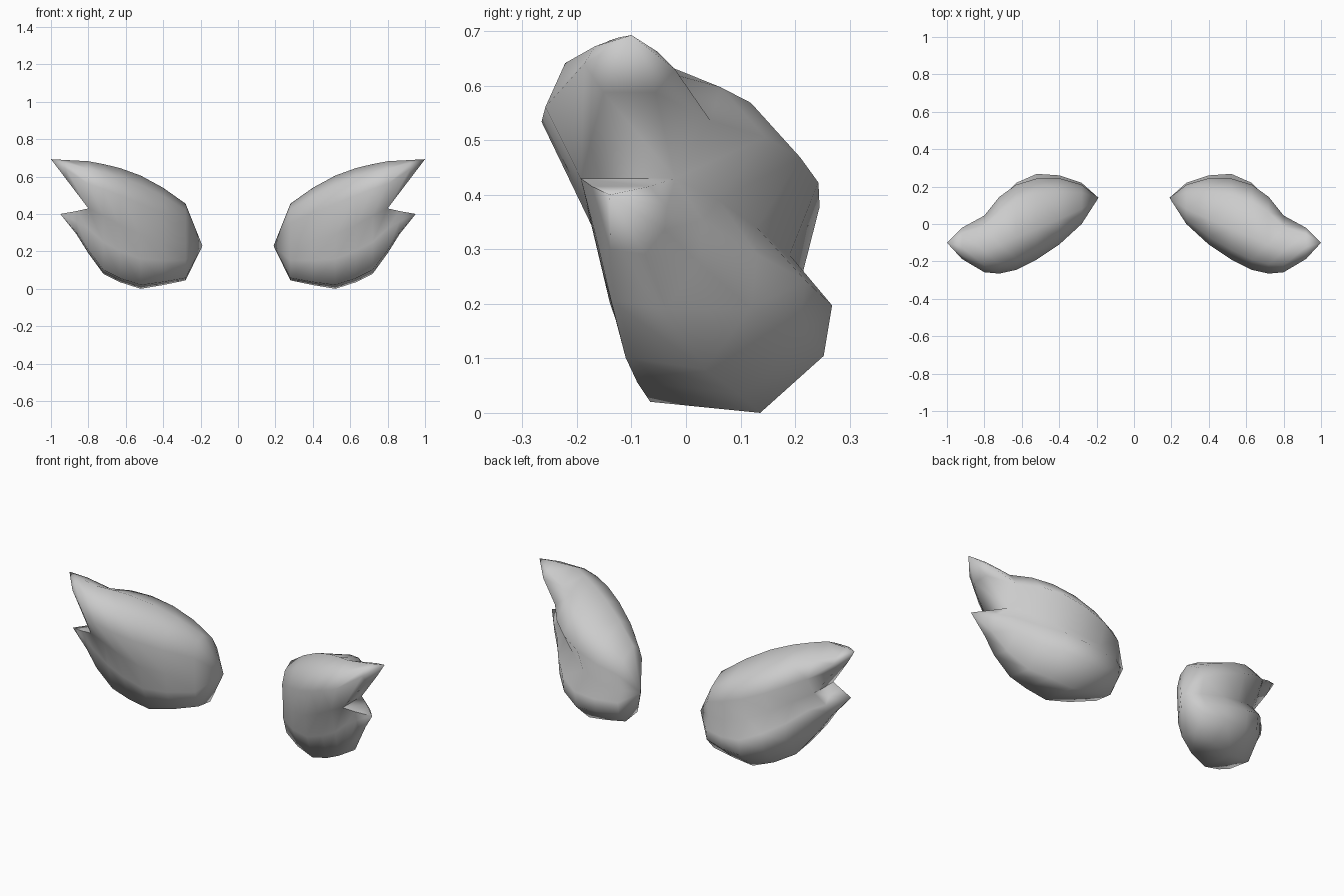
import bpy, bmesh
from mathutils import Vector

cube = bpy.data.objects.get("Cube")
if cube:
    bpy.data.objects.remove(cube, do_unlink=True)

grey = bpy.data.materials.new("soft grey")
grey.use_nodes = True
grey.diffuse_color = (0.6, 0.6, 0.6, 1)
grey.node_tree.nodes["Principled BSDF"].inputs["Base Color"].default_value = (0.6, 0.6, 0.6, 1)


def mix(a, b, t):
    return a + (b - a) * t


def section(x, upper, lower, groove, low, gap, high):
    """Two-lobed cross-section; upper and lower are (front y, back y)."""
    def up(ty, tz):
        return Vector((x, mix(*upper, ty), mix(gap, high, tz)))

    def down(ty, tz):
        return Vector((x, mix(*lower, ty), mix(low, gap, tz)))

    waist = Vector((x, mix(upper[0], lower[0], 0.7), gap))
    return [waist, up(0, 0.52), up(0.12, 0.84), up(0.38, 1), up(0.8, 0.75), up(1, 0.42),
            Vector((x, groove, gap)),
            down(1, 0.68), down(0.96, 0.36), down(0.66, 0), down(0.14, 0.07), down(0, 0.55)]


def bridge(bm, a, b):
    for i in range(len(a)):
        j = (i + 1) % len(a)
        bm.faces.new((a[i], a[j], b[j], b[i]))


def cap(bm, ring, point):
    apex = bm.verts.new(point)
    for i in range(len(ring)):
        bm.faces.new((ring[i], ring[(i + 1) % len(ring)], apex))


def pointed_tip(bm, ring, point, shrink):
    """Extend a loop through one smaller ring to a point."""
    point = Vector(point)
    inner = [bm.verts.new([mix(c, p, t) for c, p, t in zip(v.co, point, shrink)]) for v in ring]
    bridge(bm, ring, inner)
    cap(bm, inner, point)


# Shared body, from the inner end outward
body = [
    section(0.28, (0.00, 0.21), (0.01, 0.22), 0.19, 0.045, 0.24, 0.455),
    section(0.40, (-0.11, 0.245), (-0.075, 0.26), 0.215, 0.02, 0.26, 0.54),
    section(0.52, (-0.19, 0.243), (-0.12, 0.268), 0.19, 0.0, 0.29, 0.605),
    section(0.63, (-0.245, 0.21), (-0.14, 0.22), 0.13, 0.035, 0.34, 0.645),
    section(0.72, (-0.265, 0.145), (-0.15, 0.13), 0.06, 0.08, 0.39, 0.667),
    section(0.80, (-0.258, 0.045), (-0.165, 0.03), -0.02, 0.19, 0.43, 0.682),
]
bm = bmesh.new()
rings = [[bm.verts.new(p) for p in s] for s in body]
for a, b in zip(rings, rings[1:]):
    bridge(bm, a, b)
cap(bm, rings[0], (0.19, 0.14, 0.23))

# The last section splits at its waist into two tips
last = rings[-1]
pointed_tip(bm, last[:7], (1.0, -0.10, 0.693), (0.6, 0.45, 0.6))
pointed_tip(bm, last[6:] + last[:1], (0.95, -0.14, 0.40), (0.42, 0.38, 0.48))
bmesh.ops.recalc_face_normals(bm, faces=bm.faces)

mesh = bpy.data.meshes.new("wing_pair")
bm.to_mesh(mesh)
bm.free()
mesh.materials.append(grey)
wings = bpy.data.objects.new("wing_pair", mesh)
bpy.context.collection.objects.link(wings)

# Mirror to the other side and smooth
wings.modifiers.new("mirror", 'MIRROR')
bpy.ops.object.select_all(action='DESELECT')
wings.select_set(True)
bpy.context.view_layer.objects.active = wings
bpy.ops.object.modifier_apply(modifier="mirror")
bpy.ops.object.shade_smooth_by_angle(angle=1.5)
